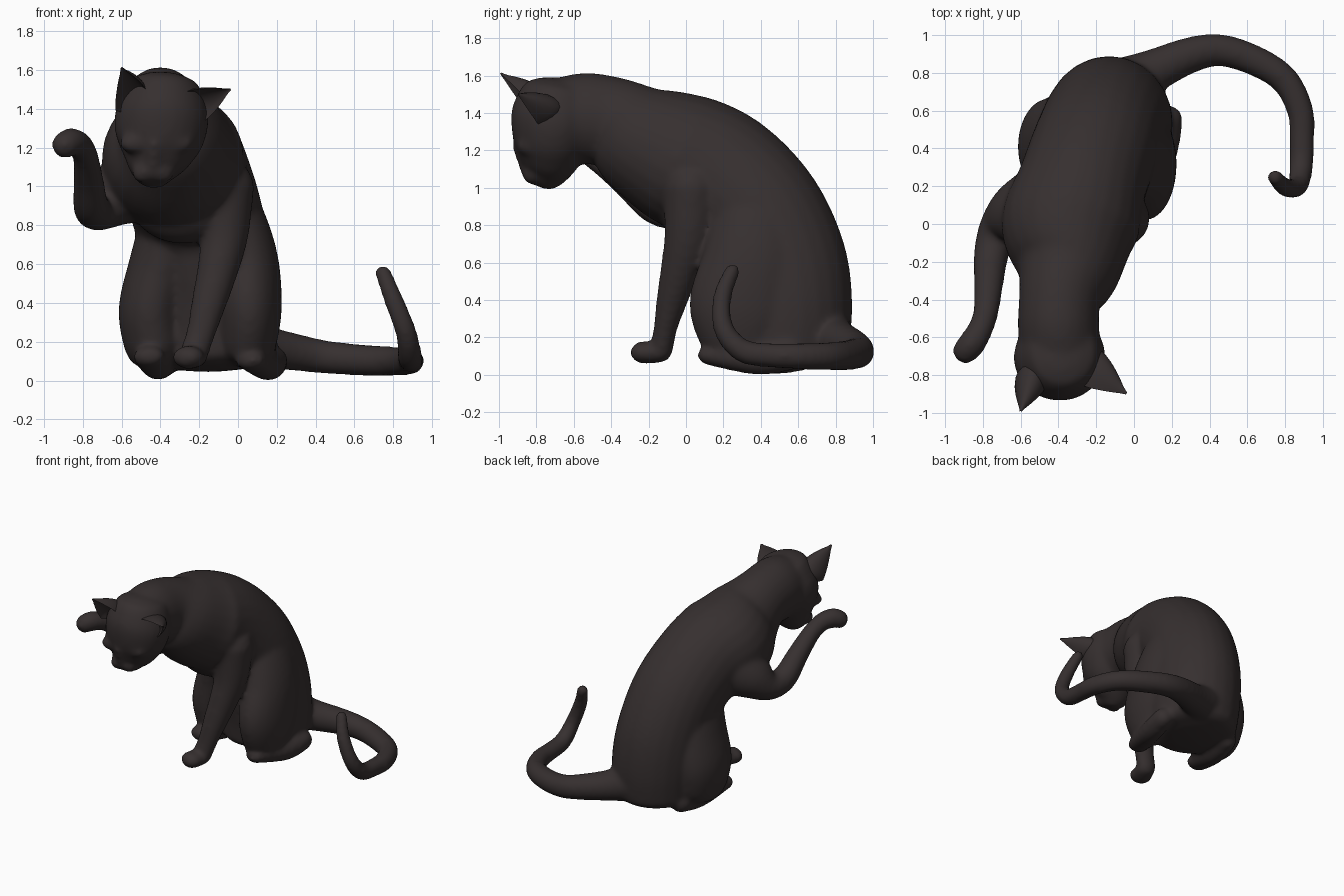
import bpy, bmesh, math
from mathutils import Vector, Matrix

fur = bpy.data.materials.new("dark brown fur")
fur.diffuse_color = (0.037, 0.029, 0.029, 1)


def finish(bm, name):
    bmesh.ops.recalc_face_normals(bm, faces=bm.faces)
    mesh = bpy.data.meshes.new(name)
    bm.to_mesh(mesh)
    bm.free()
    mesh.materials.append(fur)
    for p in mesh.polygons:
        p.use_smooth = True
    ob = bpy.data.objects.new(name, mesh)
    bpy.context.collection.objects.link(ob)
    return ob


def loft_rings(bm, rings):
    rows = [[bm.verts.new(p) for p in r] for r in rings]
    n = len(rows[0])
    for r, s in zip(rows, rows[1:]):
        for i in range(n):
            bm.faces.new((r[i], r[(i + 1) % n], s[(i + 1) % n], s[i]))
    bm.faces.new(rows[0][::-1])
    bm.faces.new(rows[-1])


def spline(keys, steps=5):
    k = [keys[0]] + keys + [keys[-1]]
    out = []
    for i in range(1, len(k) - 2):
        a, b, c, d = k[i - 1:i + 3]
        for j in range(steps):
            t = j / steps
            out.append([0.5 * (2 * q + (r - p) * t + (2 * p - 5 * q + 4 * r - s) * t * t
                               + (3 * q - p - 3 * r + s) * t ** 3)
                        for p, q, r, s in zip(a, b, c, d)])
    out.append(list(keys[-1]))
    return out


def tube(bm, keys, ref=(1, 0, 0), cap=0.9, n=24):
    """Smooth tube through (x, y, z, side radius[, other radius]) with rounded ends."""
    pts = spline([k if len(k) == 5 else k + (k[3],) for k in keys])
    c = [Vector(p[:3]) for p in pts]
    rings = []

    def ring(i, off=0.0, s=1.0):
        t = (c[min(i + 1, len(c) - 1)] - c[max(i - 1, 0)]).normalized()
        side = Vector(ref)
        side = (side - side.dot(t) * t).normalized()
        up = t.cross(side)
        rings.append([c[i] + t * off
                      + side * (pts[i][3] * s * math.cos(2 * math.pi * j / n))
                      + up * (pts[i][4] * s * math.sin(2 * math.pi * j / n))
                      for j in range(n)])

    angles = [math.radians(d) for d in (30, 60, 82)]
    for a in reversed(angles):
        ring(0, -cap * min(pts[0][3:]) * math.sin(a), math.cos(a))
    for i in range(len(pts)):
        ring(i)
    for a in angles:
        ring(len(pts) - 1, cap * min(pts[-1][3:]) * math.sin(a), math.cos(a))
    loft_rings(bm, rings)


def ball(bm, centre, radii):
    m = Matrix.Translation(centre) @ Matrix.Diagonal((*radii, 1))
    bmesh.ops.create_uvsphere(bm, u_segments=24, v_segments=16, radius=1, matrix=m)


bm = bmesh.new()
# torso and neck, from rump to skull
tube(bm, [(-0.12, 0.53, 0.12, 0.31, 0.33), (-0.13, 0.53, 0.35, 0.33, 0.355),
          (-0.16, 0.49, 0.60, 0.33, 0.365), (-0.21, 0.39, 0.86, 0.33, 0.345),
          (-0.28, 0.19, 1.06, 0.335, 0.35), (-0.34, -0.02, 1.15, 0.36, 0.355),
          (-0.35, -0.23, 1.255, 0.28, 0.30), (-0.39, -0.38, 1.35, 0.215, 0.235),
          (-0.40, -0.53, 1.37, 0.21, 0.24), (-0.39, -0.66, 1.36, 0.21, 0.225)], cap=0.22)
ball(bm, (-0.28, 0.03, 0.92), (0.27, 0.18, 0.21))
# head, crown to chin
tube(bm, [(-0.38, -0.68, 1.50, 0.19, 0.20), (-0.39, -0.70, 1.38, 0.235, 0.23),
          (-0.405, -0.72, 1.25, 0.225, 0.205), (-0.42, -0.735, 1.16, 0.18, 0.165),
          (-0.435, -0.755, 1.09, 0.13, 0.125), (-0.44, -0.775, 1.045, 0.085, 0.09)], cap=0.42)
# nose bridge, muzzle and brows
tube(bm, [(-0.43, -0.89, 1.22, 0.035), (-0.44, -0.84, 1.08, 0.035)])
for s in (-1, 1):
    ball(bm, (-0.44 + 0.045 * s, -0.82, 1.07), (0.06, 0.05, 0.05))
    ball(bm, (-0.42 + 0.11 * s, -0.845, 1.22), (0.08, 0.055, 0.045))
# standing foreleg and paw
tube(bm, [(-0.08, 0.03, 1.00, 0.16, 0.15), (-0.07, 0.015, 0.76, 0.12, 0.125),
          (-0.105, -0.03, 0.57, 0.10, 0.10), (-0.15, -0.075, 0.40, 0.085, 0.078),
          (-0.19, -0.11, 0.25, 0.07, 0.058), (-0.23, -0.13, 0.13, 0.07, 0.055)])
tube(bm, [(-0.225, -0.135, 0.118, 0.065, 0.05), (-0.26, -0.24, 0.12, 0.08, 0.055)])
# raised foreleg with bent wrist
tube(bm, [(-0.46, 0.10, 1.05, 0.22, 0.24), (-0.62, 0.05, 0.955, 0.16, 0.17), (-0.72, -0.03, 0.875, 0.10),
          (-0.757, -0.17, 0.90, 0.087), (-0.77, -0.32, 1.03, 0.073), (-0.785, -0.47, 1.15, 0.062),
          (-0.815, -0.56, 1.212, 0.062), (-0.86, -0.635, 1.228, 0.068), (-0.895, -0.675, 1.212, 0.064)])
# thighs rising into the flanks
tube(bm, [(0.05, 0.30, 0.18, 0.14, 0.23), (0.055, 0.31, 0.36, 0.165, 0.29),
          (0.025, 0.36, 0.60, 0.18, 0.27), (-0.04, 0.37, 0.82, 0.175, 0.24),
          (-0.11, 0.33, 0.98, 0.15, 0.21)], cap=0.8)
tube(bm, [(-0.43, 0.41, 0.18, 0.15, 0.22), (-0.45, 0.41, 0.36, 0.16, 0.25),
          (-0.40, 0.40, 0.58, 0.16, 0.25), (-0.34, 0.36, 0.80, 0.16, 0.24)], cap=0.8)
# hind feet
tube(bm, [(0.185, 0.56, 0.10, 0.07), (0.15, 0.38, 0.08, 0.075), (0.06, 0.11, 0.105, 0.072, 0.045)])
tube(bm, [(-0.38, 0.62, 0.09, 0.065), (-0.42, 0.42, 0.08, 0.07), (-0.46, 0.17, 0.125, 0.078, 0.05)])
# tail curling round to a raised tip
tube(bm, [(-0.05, 0.74, 0.22, 0.14), (0.10, 0.81, 0.18, 0.11), (0.30, 0.895, 0.145, 0.09),
          (0.46, 0.92, 0.12, 0.08), (0.65, 0.86, 0.105, 0.075), (0.80, 0.76, 0.10, 0.07),
          (0.88, 0.60, 0.10, 0.065), (0.89, 0.45, 0.105, 0.06), (0.885, 0.30, 0.13, 0.058),
          (0.865, 0.20, 0.25, 0.05), (0.80, 0.195, 0.42, 0.045), (0.745, 0.25, 0.56, 0.037)],
     ref=(0, 0, 1))
body = finish(bm, "cat_body")

# fuse the parts into one soft skin
fuse = body.modifiers.new("fuse", 'REMESH')
fuse.mode = 'VOXEL'
fuse.voxel_size = 0.017
fuse.use_smooth_shade = True
soft = body.modifiers.new("soften", 'SMOOTH')
soft.factor = 0.5
soft.iterations = 14
swell = body.modifiers.new("swell", 'DISPLACE')
swell.strength = 0.006
swell.mid_level = 0.0


def ear(name, a, b, bulge, tip):
    """Hollow pointed ear: crescent section between rim points a and b, narrowing to the tip."""
    a, b, bulge, tip = map(Vector, (a, b, bulge, tip))
    mid, half = (a + b) / 2, (a - b) / 2
    skull = Vector((-0.40, -0.70, 1.40))
    arc = [math.pi * i / 10 for i in range(11)]
    section = [(math.cos(t), math.sin(t)) for t in arc]
    section += [(0.93 * math.cos(t), 0.5 * math.sin(t)) for t in arc[-2:0:-1]]
    rings = [[mid.lerp(skull, 0.3) + half * u + bulge * v for u, v in section]]
    for i in range(8):
        t = i / 7
        s = max(1 - t ** 1.4, 0.06)
        rings.append([mid.lerp(tip, t) + (half * u + bulge * v) * s for u, v in section])
    bm = bmesh.new()
    loft_rings(bm, rings)
    ob = finish(bm, name)
    bpy.ops.object.select_all(action='DESELECT')
    ob.select_set(True)
    bpy.context.view_layer.objects.active = ob
    bpy.ops.object.shade_smooth_by_angle(angle=math.radians(50))


# ears
ear("right_ear", (-0.63, -0.84, 1.39), (-0.47, -0.87, 1.49), (0, 0.10, 0.08), (-0.60, -0.993, 1.61))
ear("left_ear", (-0.17, -0.79, 1.34), (-0.26, -0.86, 1.49), (0.03, 0.15, 0.04), (-0.04, -0.90, 1.50))
